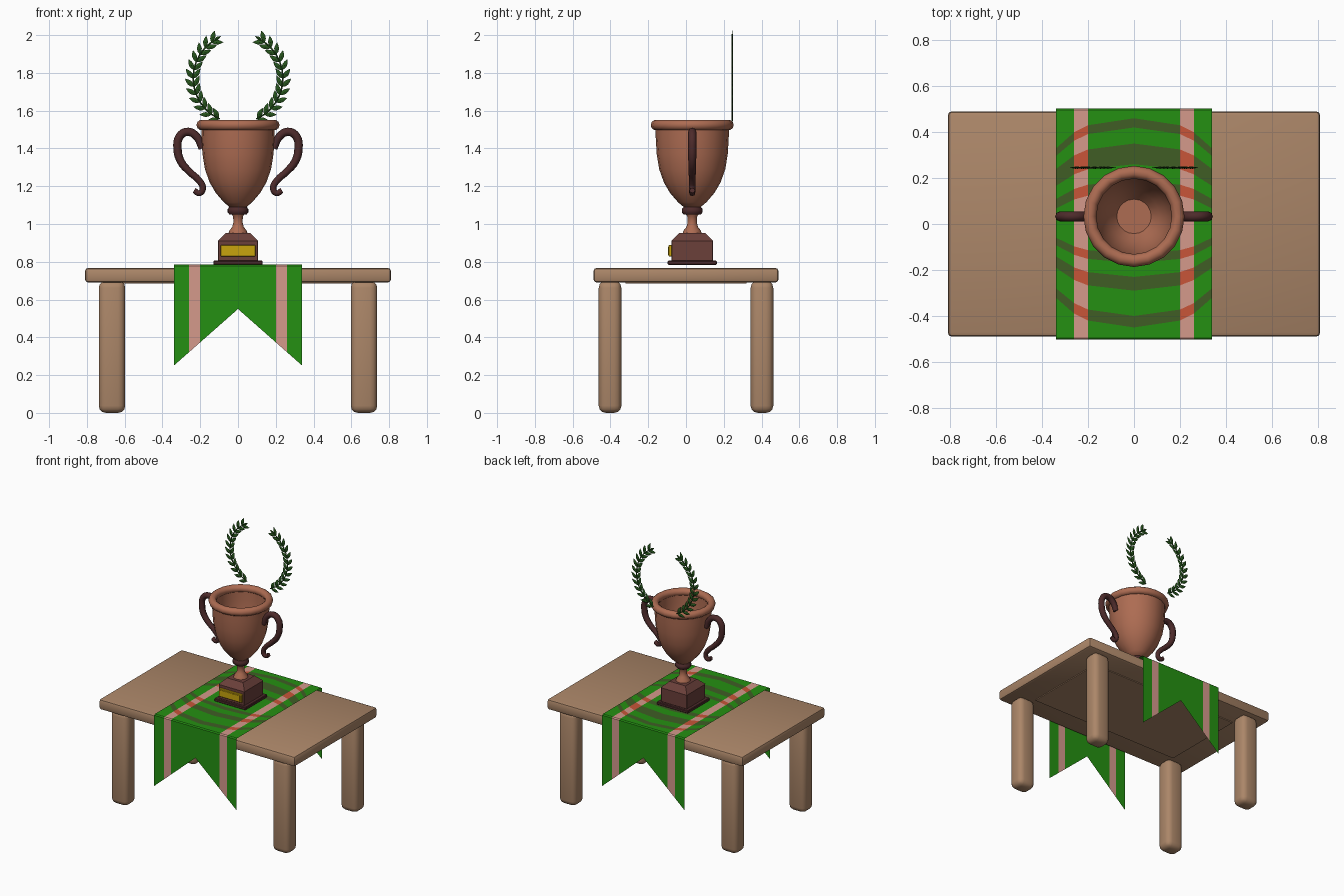
import bpy, bmesh, math
from mathutils import Vector, Matrix

if "Cube" in bpy.data.objects:
    bpy.data.objects.remove(bpy.data.objects["Cube"])

CY = 0.033  # depth position of the cup


def mat(name, r, g, b):
    m = bpy.data.materials.new(name)
    m.diffuse_color = (r, g, b, 1)
    m.use_nodes = True
    m.node_tree.nodes["Principled BSDF"].inputs["Base Color"].default_value = m.diffuse_color
    return m


WOOD = mat("table wood", .41, .24, .14)
GREEN = mat("cloth green", .018, .28, .006)
PINK = mat("cloth pink", .66, .32, .26)
OLIVE = mat("cloth dark green", .05, .11, .018)
ORANGE = mat("cloth orange", .58, .09, .04)
COPPER = mat("copper", .42, .15, .085)
DARK = mat("dark copper", .075, .024, .024)
BASE = mat("base brown", .145, .05, .042)
GOLD = mat("plaque gold", .58, .37, .004)
LEAF = mat("leaf green", .02, .09, .012)


def finish(name, bm, mats, smooth=None):
    bm.normal_update()
    me = bpy.data.meshes.new(name)
    bm.to_mesh(me)
    bm.free()
    for m in mats:
        me.materials.append(m)
    ob = bpy.data.objects.new(name, me)
    bpy.context.collection.objects.link(ob)
    if smooth:
        me.polygons.foreach_set("use_smooth", [True] * len(me.polygons))
        me.set_sharp_from_angle(angle=math.radians(smooth))
    return ob


def box(name, lo, hi, m, bevel=0, segs=2, top=1.0, smooth=None):
    lo, hi = Vector(lo), Vector(hi)
    bm = bmesh.new()
    bmesh.ops.create_cube(bm, size=1)
    for v in bm.verts:
        k = top if v.co.z > 0 else 1
        v.co = (lo + hi) / 2 + Vector((v.co.x * k, v.co.y * k, v.co.z)) * (hi - lo)
    if bevel:
        bmesh.ops.bevel(bm, geom=bm.edges[:], offset=bevel, segments=segs,
                        affect='EDGES', profile=.5)
    return finish(name, bm, [m], smooth)


def lathe(name, profile, m, sides=20, smooth=40):
    bm = bmesh.new()
    vs = [bm.verts.new((r, 0, z)) for r, z in profile]
    es = [bm.edges.new(p) for p in zip(vs, vs[1:])]
    bmesh.ops.spin(bm, geom=vs + es, cent=(0, 0, 0), axis=(0, 0, 1),
                   angle=math.tau, steps=sides, use_duplicate=False)
    bmesh.ops.remove_doubles(bm, verts=bm.verts[:], dist=1e-4)
    bmesh.ops.recalc_face_normals(bm, faces=bm.faces[:])
    bmesh.ops.translate(bm, verts=bm.verts[:], vec=(0, CY, 0))
    return finish(name, bm, [m], smooth)


def tube(name, pts, radius, m, res=5, taper=None):
    cu = bpy.data.curves.new(name, 'CURVE')
    cu.dimensions = '3D'
    cu.bevel_depth = radius
    cu.bevel_resolution = 2
    cu.resolution_u = res
    cu.use_fill_caps = True
    sp = cu.splines.new('BEZIER')
    sp.bezier_points.add(len(pts) - 1)
    for i, (p, co) in enumerate(zip(sp.bezier_points, pts)):
        p.co = co
        p.handle_left_type = p.handle_right_type = 'AUTO'
        p.radius = taper[i] if taper else 1
    cu.materials.append(m)
    ob = bpy.data.objects.new(name, cu)
    bpy.context.collection.objects.link(ob)
    return ob


# Table
box("table_top", (-.81, -.49, .69), (.81, .49, .768), WOOD, .018, 2, smooth=30)
box("table_underside_panel", (-.62, -.32, .684), (.62, .32, .692), WOOD)
for sx, nx in ((-1, "left"), (1, "right")):
    for sy, ny in ((-1, "front"), (1, "back")):
        c = Vector((sx * .667, sy * .402, 0))
        box(f"{ny}_{nx}_leg", c - Vector((.07, .06, 0)), c + Vector((.07, .06, .70)),
            WOOD, .038, 3, smooth=40)

# Cloth runner: columns make the long stripes, bent rows make the chevron bands
cols = [-.34, -.26, -.2, 0, .2, .26, .34]
drop = [.13, .06, .03, 0, .03, .06, .13]   # how far a band bends at each column
bands = [-.45, -.40, -.29, -.23, -.17, -.13, .14, .19, .26, .35, .42, .46]
pink = (1, 4)


def row_y(y, i):
    return y - math.copysign(drop[i] * (abs(y) + .25) / .7, y)


bm = bmesh.new()
rows = [[(x, -.503, .55 - .3 * abs(x) / .34) for x in cols],
        [(x, -.503, .778) for x in cols],
        [(x, -.495, .785) for x in cols]]
rows += [[(x, row_y(y, i), .785) for i, x in enumerate(cols)] for y in bands]
rows += [[(x, -y, z) for x, y, z in r] for r in rows[2::-1]]
grid = [[bm.verts.new(p) for p in r] for r in rows]
for j in range(len(grid) - 1):
    banded = 3 <= j < 3 + len(bands) - 1 and (j - 3) % 2 == 0
    for i in range(len(cols) - 1):
        f = bm.faces.new((grid[j][i], grid[j][i + 1], grid[j + 1][i + 1], grid[j + 1][i]))
        f.material_index = (1 if i in pink else 0) + (2 if banded else 0)
finish("cloth_runner", bm, [GREEN, PINK, OLIVE, ORANGE])

# Trophy base with plaque
box("base_foot", (-.13, CY - .13, .784), (.13, CY + .13, .806), DARK, .004, 1)
box("base_block", (-.107, CY - .11, .804), (.107, CY + .11, .912), BASE, .003, 1)
box("base_taper", (-.107, CY - .11, .911), (.107, CY + .11, .952), BASE, top=.62)
box("plaque", (-.093, CY - .126, .828), (.093, CY - .105, .888), GOLD, .003, 1)
box("plaque_panel", (-.08, CY - .129, .837), (.08, CY - .12, .879), GOLD)

# Cup: outside profile up, over the lip and down to the inner floor
lathe("stem", [(0, .95), (.05, .95), (.046, .965), (.03, .985), (.024, 1.01),
               (.026, 1.04), (.04, 1.06), (0, 1.06)], COPPER)
lathe("stem_collar", [(0, 1.05), (.045, 1.05), (.055, 1.062), (.055, 1.078),
                      (.045, 1.092), (0, 1.092)], DARK)
lathe("cup_bowl", [(0, 1.088), (.045, 1.09), (.075, 1.115), (.118, 1.165), (.15, 1.22),
                   (.175, 1.29), (.188, 1.37), (.193, 1.45), (.195, 1.52), (.17, 1.53),
                   (.168, 1.45), (.16, 1.36), (.14, 1.27), (.11, 1.2), (.075, 1.15),
                   (0, 1.15)], COPPER)
lathe("cup_rim", [(.192 + .028 * math.cos(a * math.tau / 10),
                   1.524 + .028 * math.sin(a * math.tau / 10)) for a in range(11)],
      COPPER, smooth=50)

# Scroll handles
path = [(.19, 1.40), (.217, 1.46), (.264, 1.488), (.308, 1.465), (.32, 1.395),
        (.302, 1.33), (.255, 1.275), (.208, 1.232), (.186, 1.19), (.204, 1.163),
        (.232, 1.178)]
radii = [.9, 1, 1.05, 1.05, 1.05, 1, .9, .85, .8, .75, .7]
for s, n in ((-1, "left"), (1, "right")):
    tube(f"{n}_handle", [(s * x, CY, z) for x, z in path], .021, DARK, 4, radii)

# Laurel wreath behind the cup: two curved stems with paired leaves
WY, WZ, WR = .245, 1.772, .237


def on_arc(deg, s):
    a = math.radians(deg)
    return Vector((s * WR * math.sin(a), WY, WZ - WR * math.cos(a)))


def add_leaf(bm, root, ang, length):
    d = Vector((math.cos(ang), 0, math.sin(ang)))
    n = Vector((-d.z, 0, d.x))
    w = length * .2
    ring = [bm.verts.new(root + d * length * t + n * w * k)
            for t, k in ((0, 0), (.25, .75), (.5, 1), (.75, .65), (1, 0),
                         (.75, -.65), (.5, -1), (.25, -.75))]
    for off in (-.005, .005):     # raised midrib on both sides
        mid = bm.verts.new(root + d * length * .45 + Vector((0, off, 0)))
        for i in range(8):
            tri = (ring[i], ring[(i + 1) % 8], mid)
            bm.faces.new(tri if off < 0 else tri[::-1])


for s, n in ((-1, "left"), (1, "right")):
    tube(f"{n}_wreath_stem", [on_arc(24 + 124 * i / 8, s) for i in range(9)],
         .004, LEAF, 4)
    bm = bmesh.new()
    for i in range(12):
        deg = 25 + 118 * i / 11
        p = on_arc(deg, s)
        for side in (-1, 1):
            a = math.radians(deg + side * 36)
            add_leaf(bm, p, a if s > 0 else math.pi - a, .066)
    a = math.radians(148)
    add_leaf(bm, on_arc(147, s), a if s > 0 else math.pi - a, .045)
    bmesh.ops.recalc_face_normals(bm, faces=bm.faces[:])
    finish(f"{n}_wreath_leaves", bm, [LEAF])
